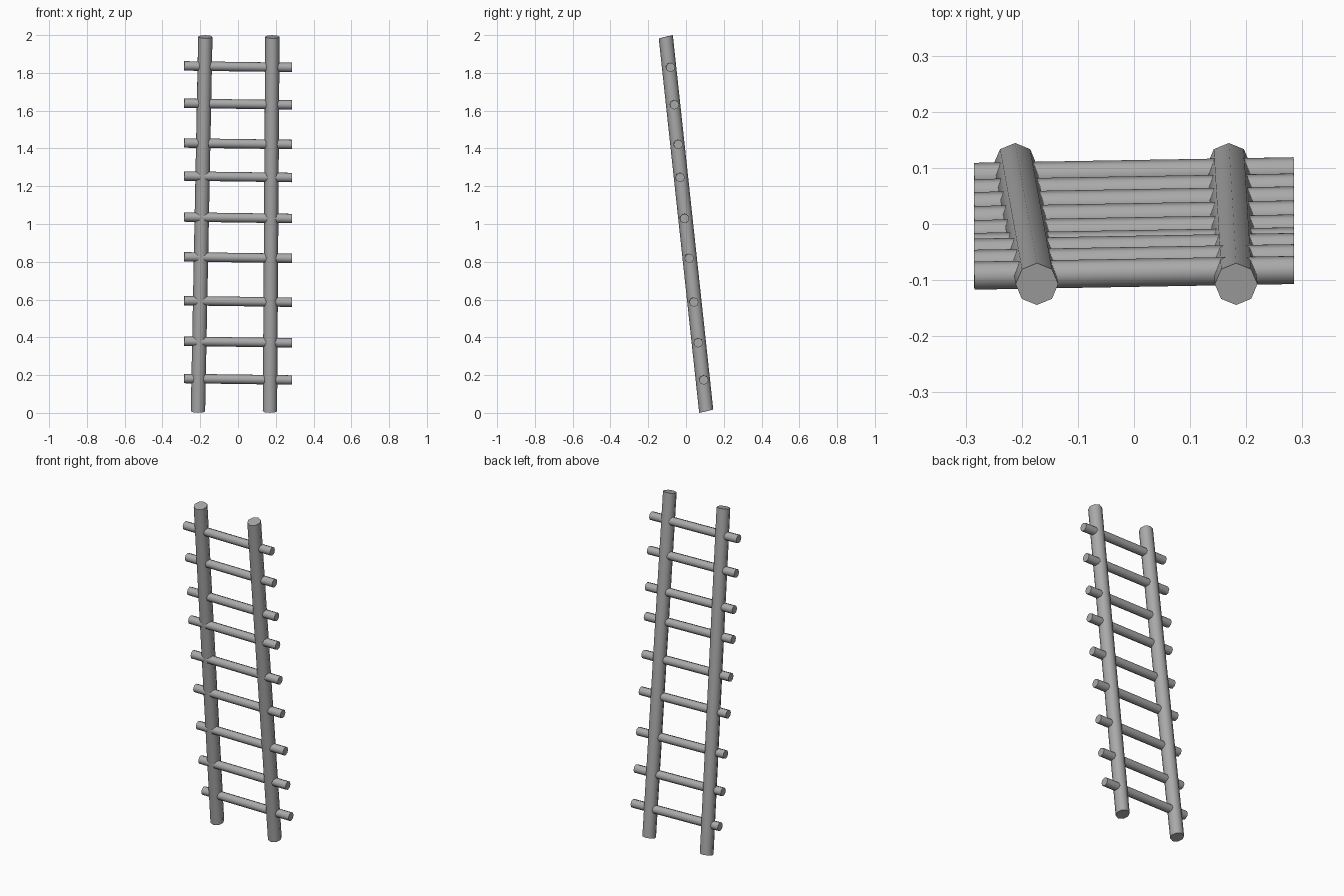
import bpy
import bmesh
from mathutils import Vector

cube = bpy.data.objects.get("Cube")
if cube:
    bpy.data.objects.remove(cube, do_unlink=True)

# One plain grey for the whole ladder
grey = bpy.data.materials.new("grey wood")
grey.use_nodes = True
colour = (0.4, 0.4, 0.4, 1)
grey.diffuse_color = colour
grey.node_tree.nodes["Principled BSDF"].inputs["Base Color"].default_value = colour


def pole(name, start, end, radius, end_slope=0.0):
    """Eight-sided pole from start to end; end_slope tilts both end caps in y."""
    start, end = Vector(start), Vector(end)
    axis = end - start
    turn = Vector((0, 0, 1)).rotation_difference(axis)
    bm = bmesh.new()
    bmesh.ops.create_cone(bm, cap_ends=True, segments=8, radius1=radius,
                          radius2=radius, depth=axis.length)
    direction = axis.normalized()
    for v in bm.verts:
        v.co = turn @ v.co + (start + end) / 2
        # Slide each end corner along the pole to slant the cap
        centre = start if (v.co - start).length < (v.co - end).length else end
        offset = v.co - centre
        v.co += direction * end_slope * offset.y
    mesh = bpy.data.meshes.new(name)
    bm.to_mesh(mesh)
    bm.free()
    mesh.materials.append(grey)
    obj = bpy.data.objects.new(name, mesh)
    bpy.context.collection.objects.link(obj)
    bpy.ops.object.select_all(action="DESELECT")
    obj.select_set(True)
    bpy.context.view_layer.objects.active = obj
    bpy.ops.object.shade_smooth_by_angle(angle=0.82)


# Leaning side rails
pole("right_rail", (-0.212, 0.107, 0.009), (-0.173, -0.107, 1.991), 0.038, 0.12)
pole("left_rail", (0.169, 0.107, 0.009), (0.182, -0.107, 1.991), 0.038, 0.12)

# Unevenly spaced rungs, each a little askew
rungs = [(0.178, 0.089), (0.375, 0.06), (0.59, 0.037), (0.822, 0.012),
         (1.033, -0.013), (1.25, -0.036), (1.425, -0.046),
         (1.635, -0.066), (1.833, -0.087)]
for i, (z, y) in enumerate(rungs):
    pole(f"rung_{i + 1}", (-0.285, y - 0.005, z + 0.004),
         (0.285, y + 0.005, z - 0.004), 0.025)
